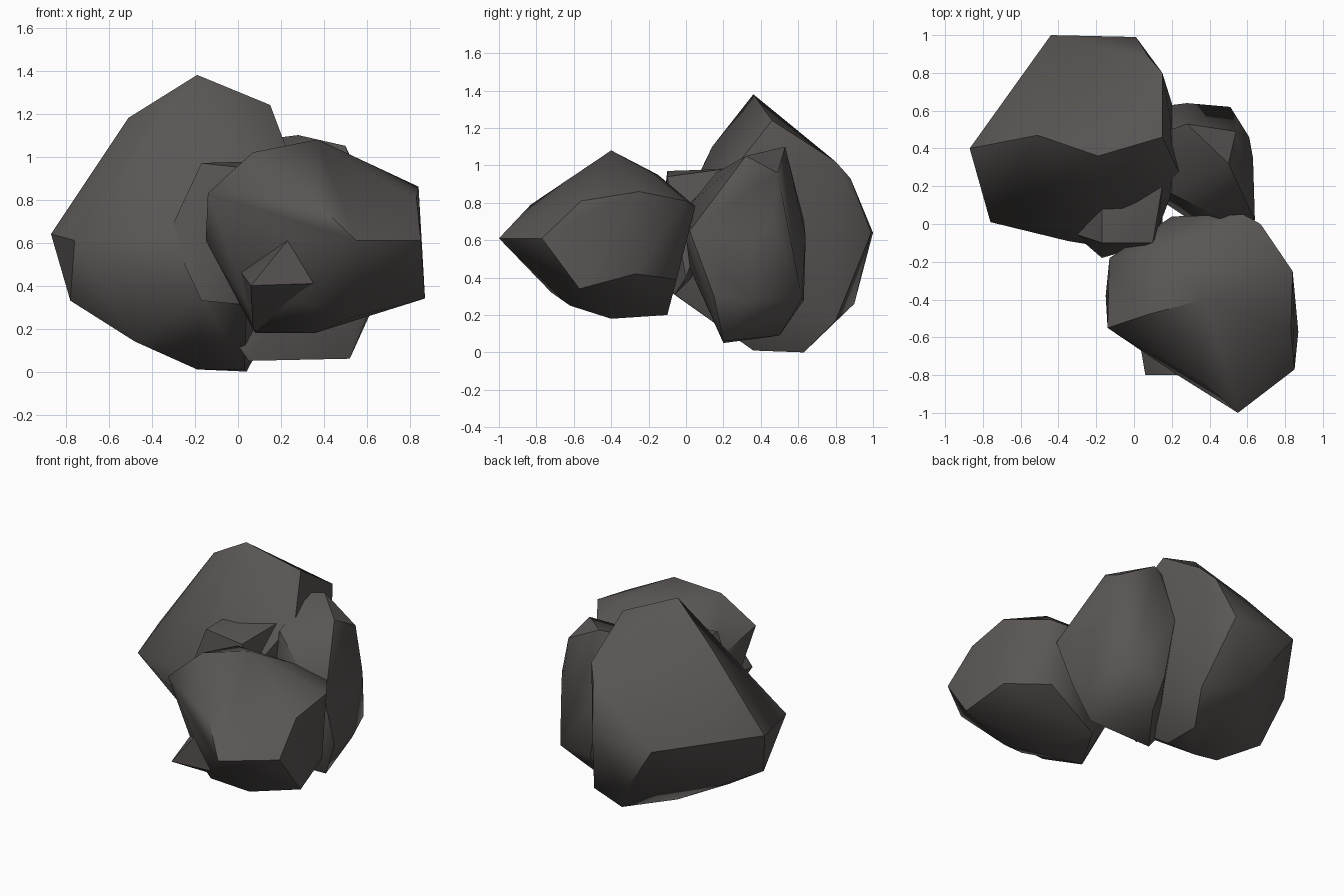
import bpy, bmesh, math

stone = bpy.data.materials.new("dark_grey_stone")
stone.diffuse_color = (0.1, 0.092, 0.088, 1)


def boulder(name, points):
    """Faceted rock: convex hull around a few corner points."""
    bm = bmesh.new()
    for p in points:
        bm.verts.new(p)
    bmesh.ops.convex_hull(bm, input=bm.verts)
    loose = [v for v in bm.verts if not v.link_faces]
    bmesh.ops.delete(bm, geom=loose, context='VERTS')
    bmesh.ops.dissolve_limit(bm, angle_limit=math.radians(4),
                             verts=bm.verts, edges=bm.edges)
    bmesh.ops.recalc_face_normals(bm, faces=bm.faces)
    mesh = bpy.data.meshes.new(name)
    bm.to_mesh(mesh)
    bm.free()
    mesh.materials.append(stone)
    ob = bpy.data.objects.new(name, mesh)
    bpy.context.collection.objects.link(ob)
    bpy.ops.object.select_all(action='DESELECT')
    bpy.context.view_layer.objects.active = ob
    ob.select_set(True)
    bpy.ops.object.shade_smooth_by_angle(angle=math.radians(42))
    return ob


# Tall boulder at the back left
boulder("large_boulder", [
    (-.19, .36, 1.38), (-.51, .47, 1.18), (.15, .46, 1.24),      # crown
    (.15, .80, 1.02), (.08, .88, .93), (.24, .27, 1.0),
    (-.17, .14, 1.10), (.13, -.02, .75), (-.35, -.09, .62),      # shoulders
    (-.87, .40, .64), (-.76, .01, .61), (-.44, 1.0, .64),
    (.01, .99, .64), (.20, .64, .70),
    (-.78, .28, .33), (-.17, -.12, .35), (.04, -.06, .31),       # lower sides
    (-.17, .90, .26), (.13, .80, .17), (.2, .27, .3),
    (-.48, .22, .14), (-.19, .36, .01), (.04, .63, .0),          # base
    (.03, .36, .01),
])

# Ledge on the front of the tall boulder
boulder("front_ledge", [
    (-.17, -.10, .97), (.10, -.10, .94), (.15, .20, .98), (-.17, .14, .97),
    (-.32, -.05, .65), (-.17, -.18, .33), (.04, -.06, .31), (.15, .0, .4),
    (-.2, .2, .4),
])

# Boulder at the front right
boulder("front_boulder", [
    (.37, -.40, 1.08), (.07, -.48, 1.02), (.55, -.18, .96),      # crown
    (.10, -.15, .95), (.84, -.25, .86), (.83, -.56, .81),
    (.67, .0, .81), (.58, .05, .78), (.20, .04, .75),            # sides
    (-.14, -.55, .83), (-.15, -.38, .61), (-.13, -.18, .75),
    (.36, -.83, .79), (.55, -1.0, .61), (.85, -.77, .61),
    (.23, -.80, .61), (.87, -.57, .34), (.82, -.27, .42),
    (.62, -.05, .39),
    (.30, -.72, .32), (.05, -.50, .30), (.52, -.62, .25),        # base
    (.08, -.40, .18), (.36, -.40, .18), (.25, -.10, .20),
])

# Small spur sticking out under the front boulder
boulder("front_spur", [
    (.06, -.80, .40), (.23, -.80, .61), (.36, -.79, .41),
    (.07, -.42, .19), (.0, -.45, .48), (.36, -.45, .2), (.3, -.5, .6),
])

# Upright slab at the back right
boulder("rear_boulder", [
    (.28, .53, 1.10), (.20, .50, 1.09), (.50, .32, 1.05),        # crown
    (.54, .49, .96), (.20, .16, .96), (.45, .03, .80),
    (.61, .46, .70), (.54, .57, .55), (.20, .63, .70),           # sides
    (.28, .64, .62), (.63, .35, .60), (.64, .02, .65), (.50, .0, .62),
    (.30, .02, .45), (.62, .15, .30), (.62, .34, .28),
    (.51, .62, .29), (.28, .63, .28),
    (.52, .20, .06), (.05, .20, .05), (.0, .22, .12),            # base
    (.27, .50, .09),
])
